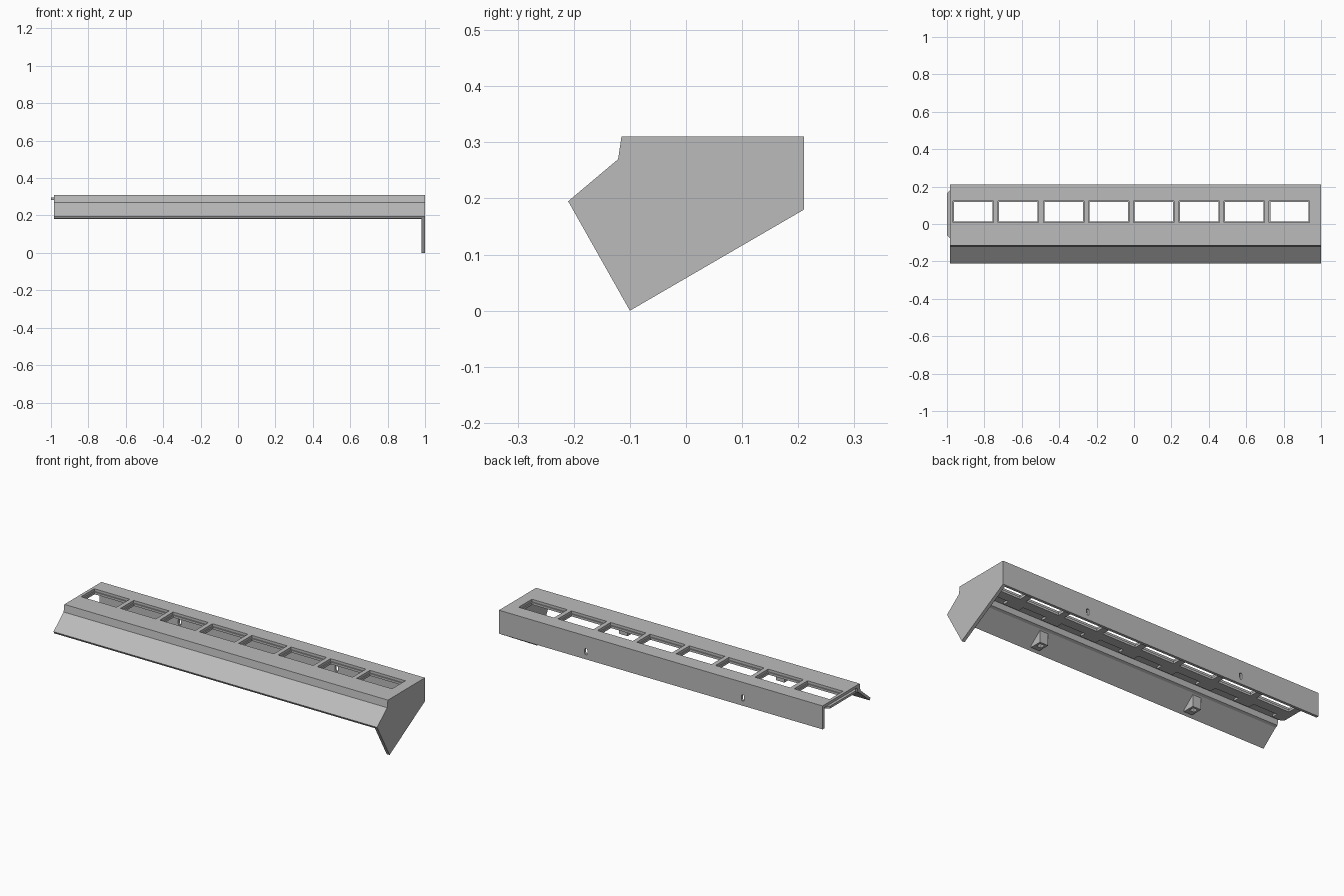
import bpy, bmesh
from mathutils import Vector

cube = bpy.data.objects.get("Cube")
if cube:
    bpy.data.objects.remove(cube, do_unlink=True)

grey = bpy.data.materials.new("plain_grey")
grey.use_nodes = True
grey.diffuse_color = (0.5, 0.5, 0.5, 1)
grey.node_tree.nodes["Principled BSDF"].inputs["Base Color"].default_value = (0.5, 0.5, 0.5, 1)


def finish(name, bm):
    bmesh.ops.recalc_face_normals(bm, faces=bm.faces)
    mesh = bpy.data.meshes.new(name)
    bm.to_mesh(mesh)
    bm.free()
    mesh.materials.append(grey)
    ob = bpy.data.objects.new(name, mesh)
    bpy.context.collection.objects.link(ob)
    return ob


def prism(bm, points, direction):
    """Extrude a closed outline along a vector."""
    face = bm.faces.new([bm.verts.new(p) for p in points])
    new = bmesh.ops.extrude_face_region(bm, geom=[face])["geom"]
    moved = [v for v in new if isinstance(v, bmesh.types.BMVert)]
    bmesh.ops.translate(bm, verts=moved, vec=Vector(direction))


def box(bm, x0, x1, y0, y1, z0, z1):
    prism(bm, [(x0, y0, z0), (x1, y0, z0), (x1, y1, z0), (x0, y1, z0)], (0, 0, z1 - z0))


def along_x(name, profile, x0, x1):
    bm = bmesh.new()
    prism(bm, [(x0, y, z) for y, z in profile], (x1 - x0, 0, 0))
    return finish(name, bm)


def cut(target, bm):
    """Subtract a set of separate solids."""
    cutter = finish("cutter", bm)
    cutter.hide_render = True
    mod = target.modifiers.new("cut", "BOOLEAN")
    mod.operation, mod.solver, mod.object = "DIFFERENCE", "EXACT", cutter
    bpy.context.view_layer.objects.active = target
    bpy.ops.object.modifier_apply(modifier=mod.name)
    bpy.data.objects.remove(cutter, do_unlink=True)


START, END, PLATE = -0.985, 1.0, 0.982
WINDOWS = [-0.968 + 0.2415 * i for i in range(8)]
WIDTH = 0.217
MOUNTS = (-0.495, 0.467)

# Long folded cover: back wall, top, step and sloping front
cover = along_x("cover", [
    (0.21, 0.18), (0.21, 0.31), (-0.115, 0.31), (-0.121, 0.27), (-0.21, 0.195),
    (-0.203, 0.183), (-0.112, 0.26), (-0.098, 0.266), (-0.092, 0.295),
    (0.195, 0.295), (0.195, 0.18)], START, PLATE)

# Window openings and oblong screw holes
cuts = bmesh.new()
for x in WINDOWS:
    box(cuts, x, x + WIDTH, 0.008, 0.124, 0.25, 0.35)
for x in MOUNTS:
    outline = [(-0.009, -0.01), (-0.005, -0.017), (0.005, -0.017), (0.009, -0.01),
               (0.009, 0.01), (0.005, 0.017), (-0.005, 0.017), (-0.009, 0.01)]
    prism(cuts, [(x + dx, 0.18, 0.223 + dz) for dx, dz in outline], (0, 0.05, 0))
cut(cover, cuts)

# Closed end with a pointed lower corner
along_x("end_plate", [(0.21, 0.18), (0.21, 0.31), (-0.115, 0.31), (-0.121, 0.27),
                      (-0.21, 0.195), (-0.1, 0)], PLATE, END)

# Window tray below the top, with a chamfered joining tab at the open end
bm = bmesh.new()
prism(bm, [(-0.985, -0.075, 0.283), (-1, -0.06, 0.283), (-1, 0.165, 0.283),
           (-0.985, 0.18, 0.283), (0.955, 0.18, 0.283), (0.955, -0.075, 0.283)], (0, 0, 0.0125))
tray = finish("window_tray", bm)
cuts = bmesh.new()
for x in WINDOWS:
    box(cuts, x + 0.006, x + WIDTH - 0.006, 0.014, 0.118, 0.25, 0.35)
    box(cuts, x + 0.035, x + WIDTH - 0.035, -0.09, -0.04, 0.25, 0.35)
cut(tray, cuts)

# Hollow mounting blocks inside the sloping front
for i, x in enumerate(MOUNTS):
    bm = bmesh.new()
    prism(bm, [(x - 0.026, y, z) for y, z in
               ((-0.185, 0.2), (-0.118, 0.257), (-0.118, 0.19), (-0.185, 0.19))], (0.052, 0, 0))
    block = finish("mounting_block_%d" % (i + 1), bm)
    cuts = bmesh.new()
    box(cuts, x - 0.014, x + 0.014, -0.158, -0.13, 0.15, 0.212)
    cut(block, cuts)
